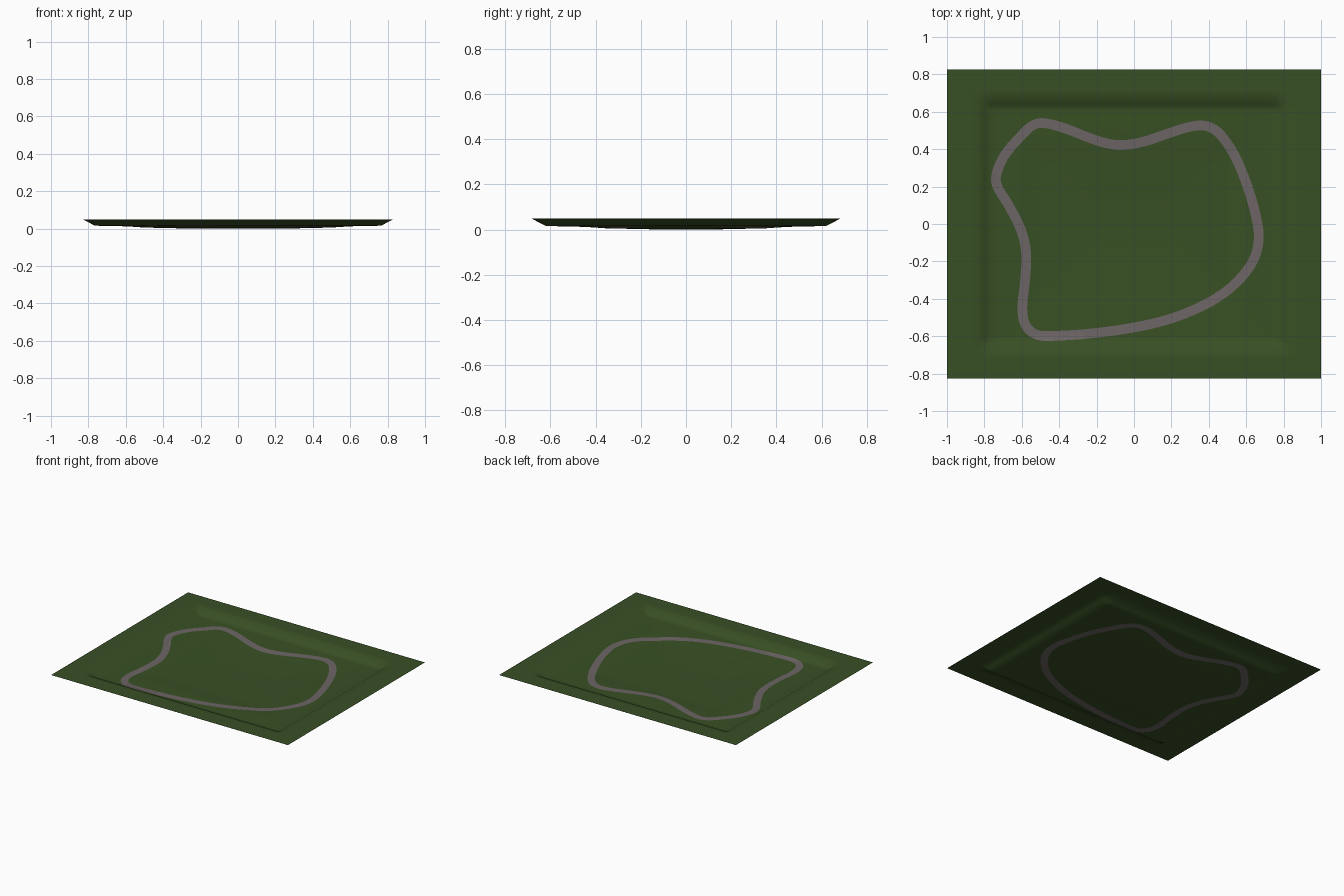
import bpy, math
from mathutils import Vector
from mathutils.geometry import delaunay_2d_cdt, interpolate_bezier

if "Cube" in bpy.data.objects:
    bpy.data.objects.remove(bpy.data.objects["Cube"])

HX, HY = 1.0, 0.826          # half size of the ground sheet
BX, BY = 0.83, 0.685         # half size of the sunken basin
ROAD_HALF = 0.026

def material(name, rgb):
    m = bpy.data.materials.new(name)
    m.diffuse_color = (*rgb, 1)
    m.use_nodes = True
    m.node_tree.nodes["Principled BSDF"].inputs["Base Color"].default_value = m.diffuse_color
    return m

grass = material("grass green", (0.040, 0.080, 0.018))
asphalt = material("road grey", (0.155, 0.130, 0.130))

# Basin profile: inset from the basin rim -> height
PROFILE = [(0, 0.05), (0.065, 0.016), (0.23, 0.013), (0.33, 0.006), (0.6, 0.0)]

def height(x, y):
    d = min(BX - abs(x), BY - abs(y))
    if d <= 0:
        return 0.05
    for (d0, z0), (d1, z1) in zip(PROFILE, PROFILE[1:]):
        if d <= d1:
            return z0 + (z1 - z0) * (d - d0) / (d1 - d0)
    return 0.0

# Road centre line, smoothed as a closed curve
PATH = [(-.49, .54), (-.38, .515), (-.25, .465), (-.15, .432), (-.06, .422), (.05, .44),
        (.2, .49), (.3, .52), (.38, .525), (.45, .49), (.53, .38), (.6, .22), (.65, .05),
        (.667, -.08), (.635, -.2), (.54, -.32), (.4, -.42), (.2, -.505), (0, -.553),
        (-.2, -.582), (-.4, -.597), (-.52, -.592), (-.58, -.54), (-.597, -.45),
        (-.582, -.3), (-.577, -.15), (-.605, -.03), (-.67, .1), (-.73, .2), (-.737, .26),
        (-.69, .37), (-.6, .475), (-.545, .525)]
P = [Vector(p).to_3d() for p in PATH]
n = len(P)
centre = []
for i in range(n):
    a, b, c, d = P[i - 1], P[i], P[(i + 1) % n], P[(i + 2) % n]
    k = (c - b).length / 3
    centre += interpolate_bezier(b, b + (c - a).normalized() * k,
                                 c - (d - b).normalized() * k, c, 6)[:-1]

def offset_loop(dist):
    m = len(centre)
    out = []
    for i in range(m):
        t = (centre[(i + 1) % m] - centre[i - 1]).normalized()
        out.append(Vector((centre[i].x - t.y * dist, centre[i].y + t.x * dist)))
    return out

outer, inner = offset_loop(ROAD_HALF), offset_loop(-ROAD_HALF)

# Grid points, with lines on each fold of the basin
def lines(half, rim):
    folds = [rim - d for d, z in PROFILE[:4]] + [half]
    vals = folds + [-f for f in folds]
    for i in range(-25, 26):
        v = i * 0.04
        if all(abs(v - f) > 0.018 for f in vals) and abs(v) < half:
            vals.append(v)
    return sorted(vals)

xs, ys = lines(HX, BX), lines(HY, BY)
verts, edges = [], []
for loop in (outer, inner):
    s, m = len(verts), len(loop)
    verts += loop
    edges += [(s + i, s + (i + 1) % m) for i in range(m)]
road_pts = [c.to_2d() for c in centre]
verts += [Vector((x, y)) for x in xs for y in ys
          if min((Vector((x, y)) - c).length for c in road_pts) > ROAD_HALF + 0.006]
v2, e2, f2, *_ = delaunay_2d_cdt(verts, edges, [], 0, 1e-5)

# Ground sheet with the road cut into it
mesh = bpy.data.meshes.new("ground_with_road")
mesh.from_pydata([(v.x, v.y, height(v.x, v.y)) for v in v2], [], f2)
mesh.materials.append(grass)
mesh.materials.append(asphalt)

def inside(p, loop):
    hit = False
    for a, b in zip(loop, loop[1:] + loop[:1]):
        if (a.y > p.y) != (b.y > p.y) and p.x < (b.x - a.x) * (p.y - a.y) / (b.y - a.y) + a.x:
            hit = not hit
    return hit

for f in mesh.polygons:
    c = f.center
    f.material_index = int(inside(c, outer) != inside(c, inner))
    f.use_smooth = True
mesh.update()
if sum(f.normal.z for f in mesh.polygons) < 0:
    mesh.flip_normals()
ground = bpy.data.objects.new("ground_with_road", mesh)
bpy.context.collection.objects.link(ground)
